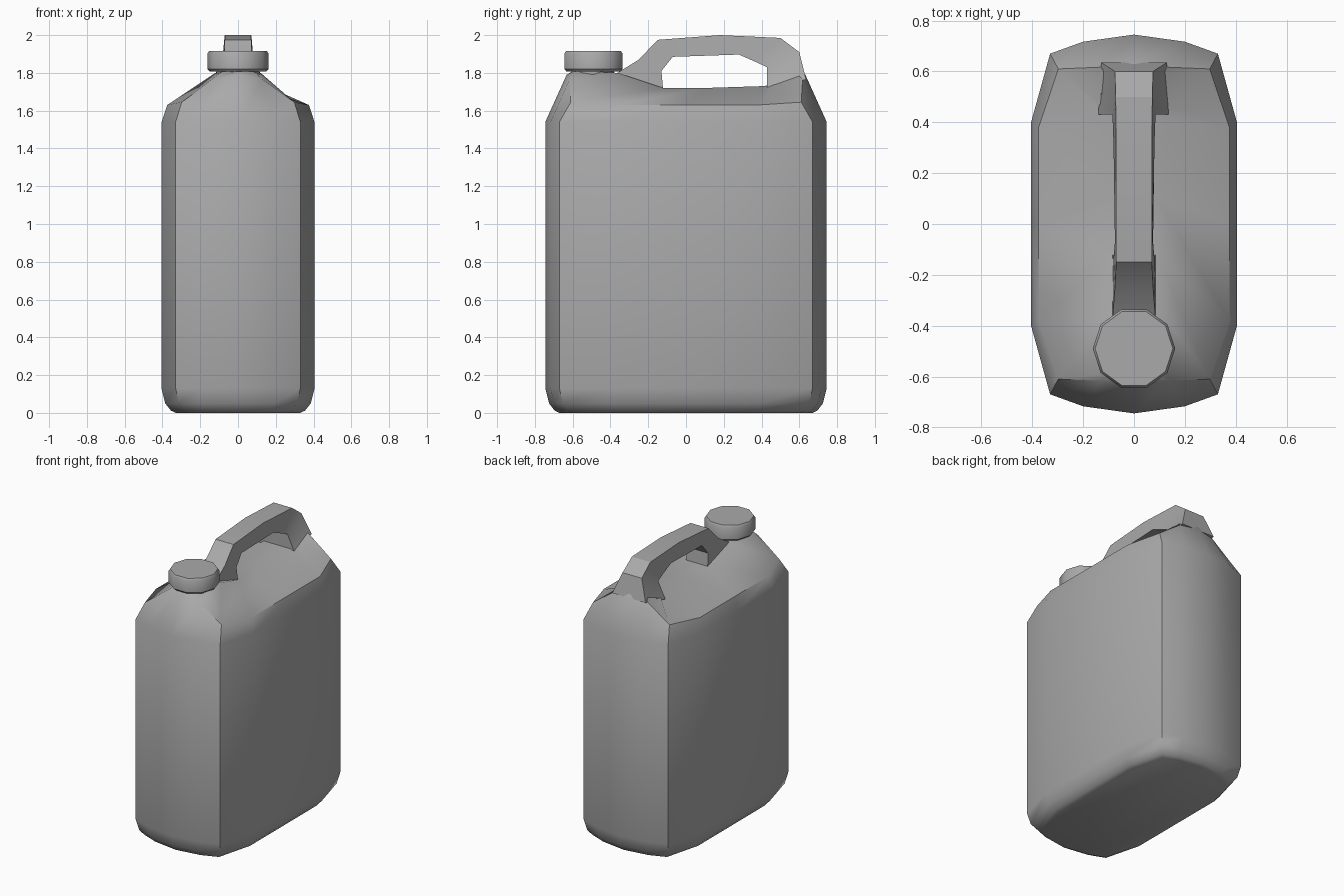
import bpy, bmesh, math

if "Cube" in bpy.data.objects:
    bpy.data.objects.remove(bpy.data.objects["Cube"])

# Mid-grey plastic
plastic = bpy.data.materials.new("grey_plastic")
plastic.diffuse_color = (.4, .4, .4, 1)
plastic.use_nodes = True
plastic.node_tree.nodes["Principled BSDF"].inputs["Base Color"].default_value = plastic.diffuse_color


def finish(name, bm, angle):
    bmesh.ops.recalc_face_normals(bm, faces=bm.faces)
    mesh = bpy.data.meshes.new(name)
    bm.to_mesh(mesh)
    bm.free()
    mesh.materials.append(plastic)
    ob = bpy.data.objects.new(name, mesh)
    bpy.context.collection.objects.link(ob)
    bpy.ops.object.select_all(action='DESELECT')
    bpy.context.view_layer.objects.active = ob
    ob.select_set(True)
    bpy.ops.object.shade_smooth_by_angle(angle=math.radians(angle))


def loft(bm, sections):
    """Skin closed sections of equal length and return their vertices."""
    rings = [[bm.verts.new(p) for p in s] for s in sections]
    n = len(rings[0])
    for a, b in zip(rings, rings[1:]):
        for i in range(n):
            j = (i + 1) % n
            bm.faces.new((a[i], a[j], b[j], b[i]))
    return rings


def mirrored(half):
    """Close a half ring (front centre to back centre) across x = 0."""
    return half + [(-x, y, z) for x, y, z in half[-2:0:-1]]


# Body: lofted rings, each described by its right half
outline = [(0, .745), (.2, .717), (.33, .67), (.405, .4), (.405, 0)]
plan = [(x, -y) for x, y in outline] + outline[-2::-1]


def level(z, inset):
    sx, sy = (.405 - inset) / .405, (.745 - inset) / .745
    return [(x * sx, y * sy, z) for x, y in plan]


shoulder = [(0, .632, 1.79), (.13, .617, 1.765), (.298, .61, 1.645),
            (.375, .38, 1.63), (.375, 0, 1.63)]
shoulder = [(x, -y, z) for x, y, z in shoulder] + shoulder[-2::-1]
deck = [(0, -.6, 1.81), (.08, -.585, 1.81), (.12, -.36, 1.80),
        (.09, -.12, 1.72), (.09, .1, 1.72), (.09, .41, 1.73),
        (.13, .47, 1.74), (.12, .6, 1.785), (0, .62, 1.80)]

bm = bmesh.new()
rings = loft(bm, [mirrored(r) for r in (
    level(0, .075), level(.012, .05), level(.05, .02), level(.13, 0),
    level(1.54, 0), shoulder, deck)])
bm.faces.new(rings[0])
top, n = rings[-1], len(rings[0])
for i in range(n // 2):
    vs = [top[i], top[i + 1], top[(n - i - 1) % n], top[(n - i) % n]]
    bm.faces.new(list(dict.fromkeys(vs)))
finish("body", bm, 42)

# Handle: stations of (outer y, z, half width), (inner y, z, half width)
stations = [((-.38, 1.79, .085), (-.12, 1.70, .085)),
            ((-.25, 1.87, .075), (-.13, 1.81, .08)),
            ((-.15, 1.975, .07), (-.07, 1.885, .075)),
            ((.18, 2.0, .07), (.28, 1.897, .08)),
            ((.5, 1.985, .072), (.36, 1.862, .082)),
            ((.6, 1.91, .075), (.43, 1.83, .085)),
            ((.636, 1.765, .13), (.43, 1.715, .14))]
bm = bmesh.new()
loops = loft(bm, [[(-o[2], *o[:2]), (o[2], *o[:2]), (i[2], *i[:2]), (-i[2], *i[:2])]
                  for o, i in stations])
bm.faces.new(loops[0])
bm.faces.new(loops[-1])
finish("handle", bm, 30)


# Neck and screw cap: ten-sided turned profiles
def turned(name, profile, y, sides=10):
    bm = bmesh.new()
    angles = [2 * math.pi * k / sides for k in range(sides)]
    rings = loft(bm, [[(r * math.cos(t), y + r * math.sin(t), z) for t in angles]
                      for r, z in profile])
    bm.faces.new(rings[0])
    bm.faces.new(rings[-1])
    finish(name, bm, 40)


turned("neck", [(.115, 1.76), (.115, 1.83)], -.49)
turned("cap", [(.15, 1.807), (.162, 1.82), (.162, 1.902), (.153, 1.916)], -.49)
